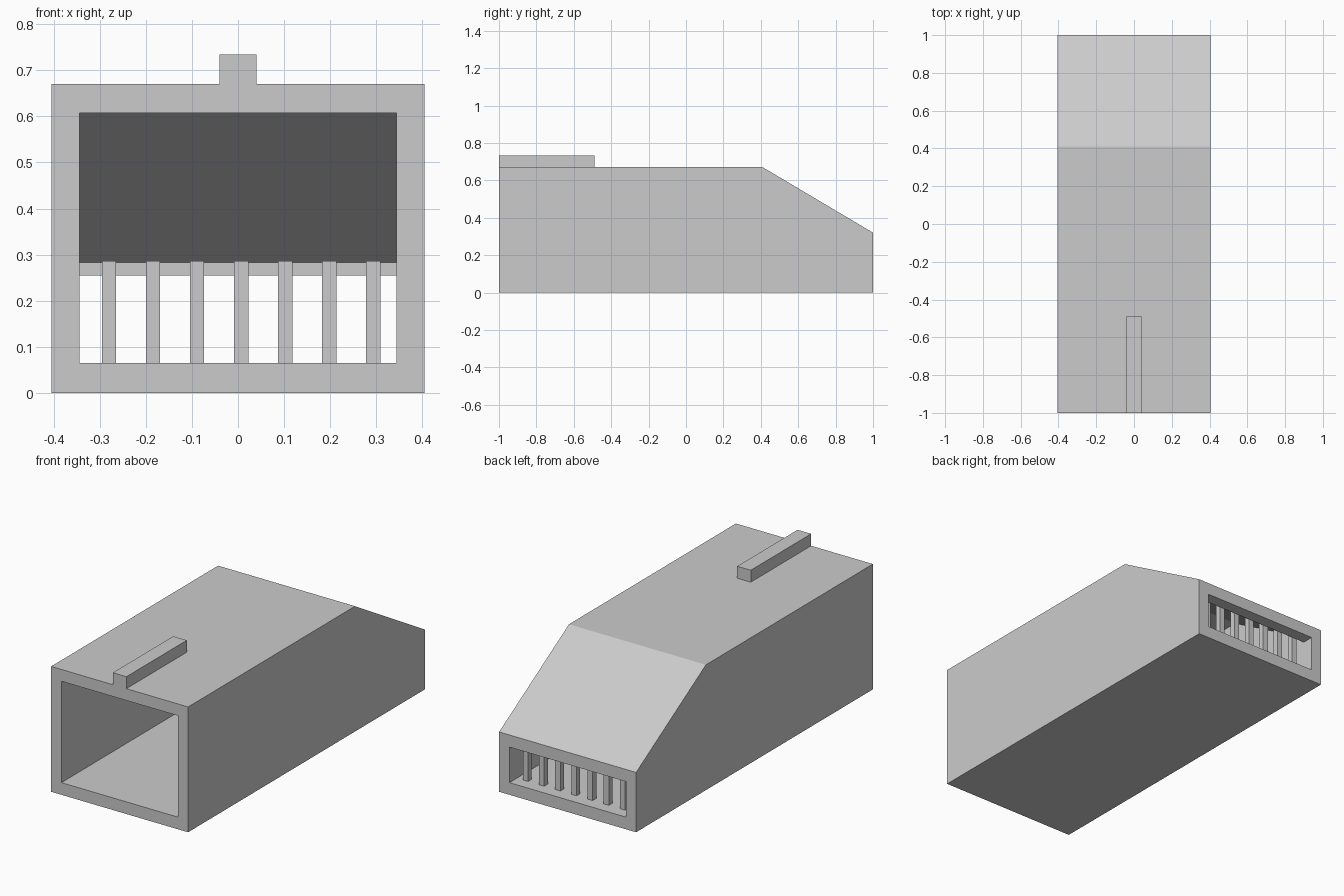
import bpy
import bmesh

cube = bpy.data.objects.get("Cube")
if cube:
    bpy.data.objects.remove(cube, do_unlink=True)

# Single grey material
grey = bpy.data.materials.new("plain_grey")
grey.use_nodes = True
colour = (0.6, 0.6, 0.6, 1)
grey.diffuse_color = colour
grey.node_tree.nodes["Principled BSDF"].inputs["Base Color"].default_value = colour


def prism(name, profile, x0, x1):
    """Extrude a closed (y, z) profile from x0 to x1."""
    bm = bmesh.new()
    face = bm.faces.new([bm.verts.new((x0, y, z)) for y, z in profile])
    out = bmesh.ops.extrude_face_region(bm, geom=[face])
    moved = [v for v in out["geom"] if isinstance(v, bmesh.types.BMVert)]
    bmesh.ops.translate(bm, verts=moved, vec=(x1 - x0, 0, 0))
    bmesh.ops.recalc_face_normals(bm, faces=bm.faces)
    mesh = bpy.data.meshes.new(name)
    bm.to_mesh(mesh)
    bm.free()
    mesh.materials.append(grey)
    obj = bpy.data.objects.new(name, mesh)
    bpy.context.collection.objects.link(obj)
    return obj


def block(name, x0, x1, y0, y1, z0, z1):
    return prism(name, [(y0, z0), (y1, z0), (y1, z1), (y0, z1)], x0, x1)


def cut(target, cutter):
    """Subtract the cutter for good, then discard it."""
    cutter.hide_render = True
    mod = target.modifiers.new("cut", "BOOLEAN")
    mod.operation = "DIFFERENCE"
    mod.solver = "EXACT"
    mod.object = cutter
    bpy.context.view_layer.objects.active = target
    bpy.ops.object.modifier_apply(modifier=mod.name)
    bpy.data.objects.remove(cutter, do_unlink=True)


HALF, INNER = 0.405, 0.344
FLOOR, WALL_Y = 0.065, 0.937

# Housing with a sloped rear roof
housing = prism("housing", [(-1, 0), (1, 0), (1, 0.32), (0.41, 0.67), (-1, 0.67)],
                -HALF, HALF)

# Hollow interior, open at the front
cut(housing, prism("interior_cutter",
                   [(-1.1, FLOOR), (WALL_Y, FLOOR), (WALL_Y, 0.283),
                    (0.392, 0.607), (-1.1, 0.607)], -INNER, INNER))

# Rear opening
cut(housing, block("opening_cutter", -INNER, INNER, 0.8, 1.1, FLOOR, 0.255))

# Ridge on the roof
block("top_ridge", -0.04, 0.04, -1, -0.49, 0.67, 0.734)

# Row of upright bars behind the rear opening
BAR = 0.031
for i in range(7):
    x = -0.28 + i * 0.0956
    block(f"grille_bar_{i + 1}", x - BAR / 2, x + BAR / 2,
          WALL_Y - BAR, WALL_Y, FLOOR, 0.286)
